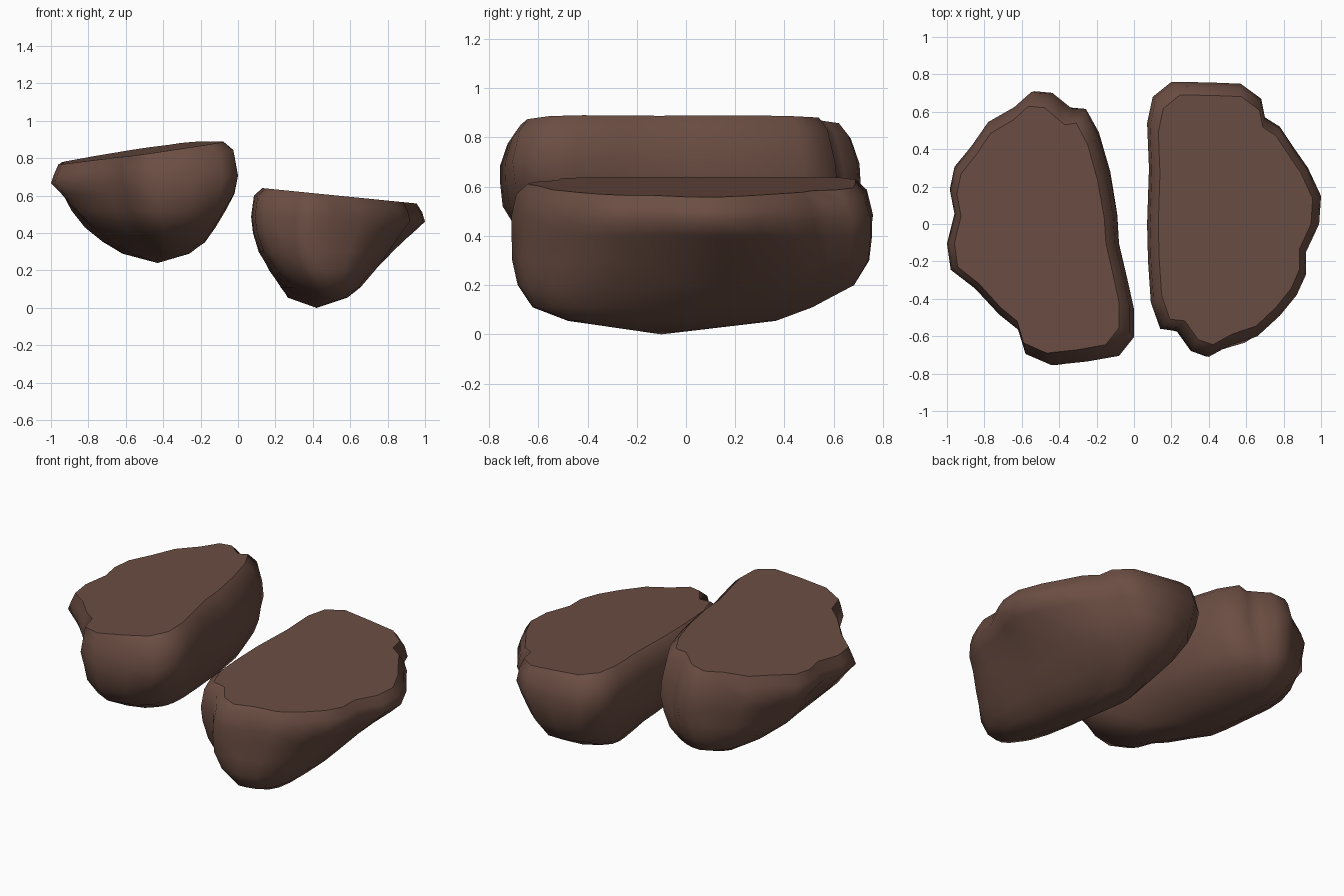
import bpy
import bmesh
import math

if "Cube" in bpy.data.objects:
    bpy.data.objects.remove(bpy.data.objects["Cube"])

stone = bpy.data.materials.new("dark brown stone")
stone.diffuse_color = (0.147, 0.075, 0.056, 1)
stone.use_nodes = True
stone.node_tree.nodes["Principled BSDF"].inputs["Base Color"].default_value = stone.diffuse_color


def half_boulder(name, outline, levels, keel, slope, side):
    """Loft a plan outline through levels (z, xmin, xmax, ymin, ymax, tilt, roundness).
    side is the x direction of the pointed outer flank, which has a shallow dent."""
    xs = [p[0] for p in outline]
    ys = [p[1] for p in outline]
    x0, x1, y0, y1 = min(xs), max(xs), min(ys), max(ys)
    bm = bmesh.new()
    rings = []
    for z, a, b, c, d, tilt, soft in levels:
        ring = []
        for px, py in outline:
            # outline in -1..1, blended towards a rounded oval lower down
            u = 2 * (px - x0) / (x1 - x0) - 1
            v = 2 * (py - y0) / (y1 - y0) - 1
            r = (abs(u) ** 2.6 + abs(v) ** 2.6) ** (1 / 2.6)
            # the chipped outer corner keeps its plan shape
            chip = min(max(v * side * 2 + .1, 0), 1) * min(max(u * side * 3 + .9, 0), 1)
            k = 1 + soft * (1 - .8 * chip) * (1 / r - 1)
            x = (a + b) / 2 + u * k * (b - a) / 2
            y = (c + d) / 2 + v * k * (d - c) / 2
            # keel runs slightly diagonally
            x -= .08 * soft ** 2 * v
            # shallow dent in the outer flank
            if u * side > 0:
                depth = .04 * math.sin(math.pi * soft) ** 2
                x -= u * depth * math.exp(-((y - .14 * side) / .2) ** 2)
            rise = tilt * (slope[0] * (x - (x0 + x1) / 2) + slope[1] * y)
            ring.append(bm.verts.new((x, y, z + rise)))
        rings.append(ring)
    n = len(outline)
    # flat broken top
    bm.faces.new(rings[0])
    # rounded sides
    for upper, lower in zip(rings, rings[1:]):
        for i in range(n):
            j = (i + 1) % n
            bm.faces.new((upper[i], lower[i], lower[j], upper[j]))
    # underside
    tip = bm.verts.new(keel)
    for i in range(n):
        bm.faces.new((rings[-1][i], tip, rings[-1][(i + 1) % n]))
    bmesh.ops.recalc_face_normals(bm, faces=bm.faces)
    for f in bm.faces:
        f.smooth = True
    # crisp rim around the flat top
    for i in range(n):
        bm.edges.get((rings[0][i], rings[0][(i + 1) % n])).smooth = False
    me = bpy.data.meshes.new(name)
    bm.to_mesh(me)
    bm.free()
    me.materials.append(stone)
    ob = bpy.data.objects.new(name, me)
    bpy.context.collection.objects.link(ob)
    return ob


# lower right half
right_outline = [
    (1.0, .15), (.93, .30), (.86, .40), (.78, .52), (.70, .57), (.68, .67),
    (.57, .75), (.40, .757), (.20, .76), (.10, .68), (.07, .54), (.08, .30),
    (.07, 0), (.075, -.20), (.09, -.42), (.14, -.56), (.23, -.57), (.31, -.68),
    (.40, -.71), (.51, -.65), (.66, -.60), (.78, -.49), (.87, -.38),
    (.92, -.27), (.92, -.15), (.99, 0)]
right_levels = [
    (.600, .13, .955, -.645, .69, 1, 0),
    (.555, .085, .985, -.69, .735, 1, 0),
    (.475, .07, 1.0, -.71, .76, .3, 0),
    (.400, .08, .94, -.71, .76, 0, .12),
    (.300, .11, .85, -.71, .75, 0, .35),
    (.200, .17, .75, -.69, .69, 0, .6),
    (.110, .245, .65, -.63, .52, 0, .8),
    (.055, .31, .56, -.48, .37, 0, 1)]
half_boulder("right_rock_half", right_outline, right_levels, (.42, -.10, .0), (-.1, 0), 1)

# higher left half
left_outline = [
    (0, -.45), (-.04, -.27), (-.08, -.10), (-.09, .05), (-.13, .27), (-.19, .48),
    (-.26, .61), (-.33, .60), (-.38, .64), (-.45, .70), (-.55, .71), (-.64, .63),
    (-.78, .55), (-.87, .42), (-.96, .31), (-.985, .19), (-.96, .06), (-1, -.10),
    (-.98, -.24), (-.85, -.34), (-.72, -.48), (-.62, -.56), (-.58, -.69),
    (-.44, -.75), (-.25, -.73), (-.08, -.70), (0, -.60)]
left_levels = [
    (.839, -.96, -.08, -.69, .63, 1, 0),
    (.785, -.985, -.025, -.725, .67, 1, 0),
    (.690, -1.0, 0, -.755, .705, .3, 0),
    (.610, -.95, -.015, -.755, .71, 0, .12),
    (.520, -.90, -.06, -.745, .70, 0, .35),
    (.430, -.82, -.12, -.69, .68, 0, .6),
    (.350, -.71, -.19, -.54, .62, 0, .8),
    (.290, -.59, -.30, -.38, .47, 0, 1)]
half_boulder("left_rock_half", left_outline, left_levels, (-.43, .08, .24), (.148, .0255), -1)
